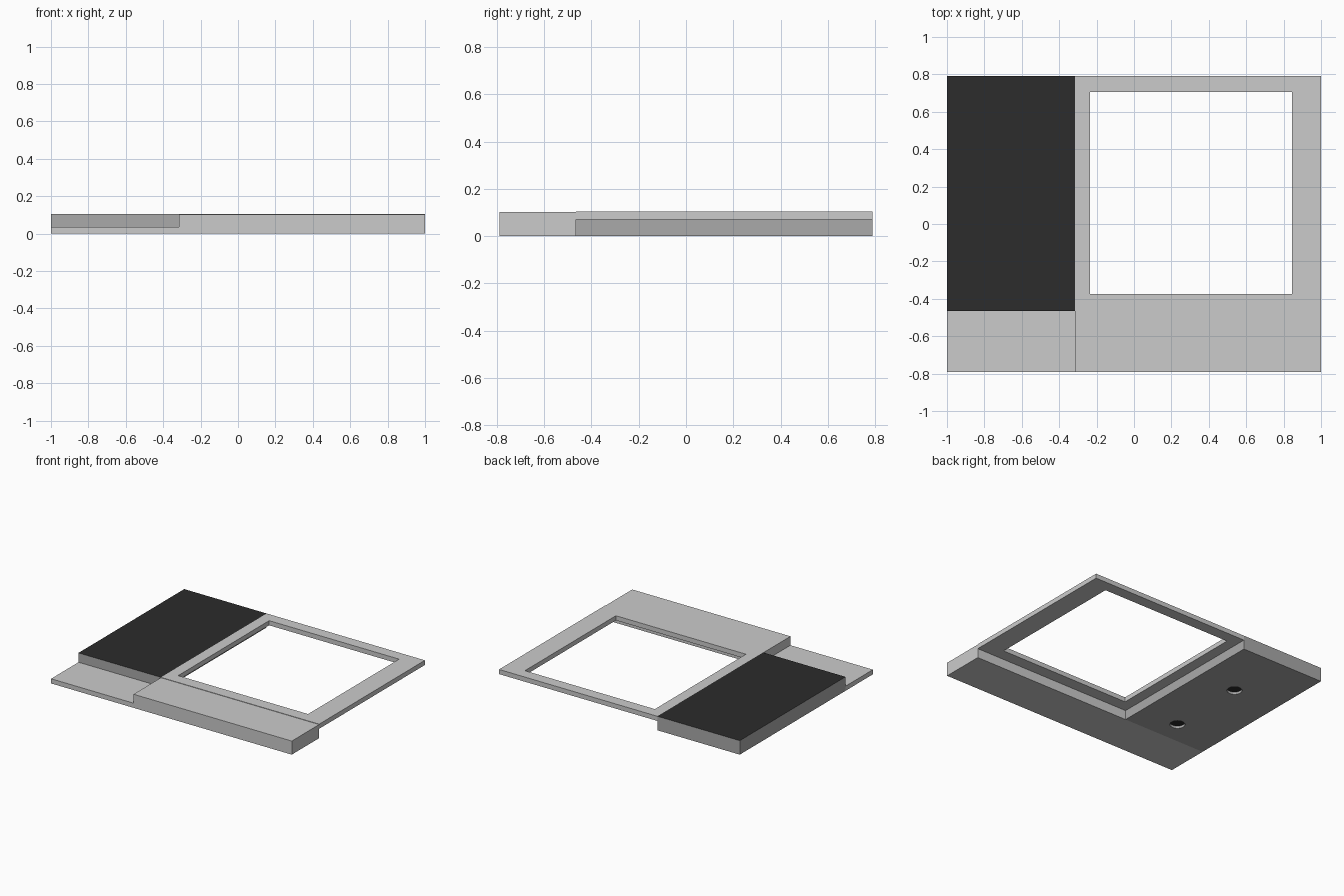
import bpy, bmesh

if "Cube" in bpy.data.objects:
    bpy.data.objects.remove(bpy.data.objects["Cube"])

XL, XM, XR = -1.0, -0.315, 1.0      # left edge, split, right edge
YF, YM, YB = -0.79, -0.465, 0.79    # front edge, split, back edge
TOP = 0.105

dark = bpy.data.materials.new("dark_surface")
dark.diffuse_color = (0.025, 0.025, 0.025, 1)
dark.use_nodes = True
dark.node_tree.nodes["Principled BSDF"].inputs["Base Color"].default_value = dark.diffuse_color
grey = bpy.data.materials.new("grey_body")
grey.diffuse_color = (0.4, 0.4, 0.4, 1)
grey.use_nodes = True
grey.node_tree.nodes["Principled BSDF"].inputs["Base Color"].default_value = grey.diffuse_color


def box(name, x0, x1, y0, y1, z0, z1):
    bpy.ops.mesh.primitive_cube_add(size=1, location=((x0 + x1) / 2, (y0 + y1) / 2, (z0 + z1) / 2))
    ob = bpy.context.object
    ob.name = name
    ob.scale = (x1 - x0, y1 - y0, z1 - z0)
    bpy.ops.object.transform_apply(location=True, rotation=False, scale=True)
    return ob


def disc(name, x, y, z0, z1, r):
    bpy.ops.mesh.primitive_cylinder_add(vertices=32, radius=r, depth=z1 - z0, location=(x, y, (z0 + z1) / 2))
    bpy.context.object.name = name
    return bpy.context.object


def cut(target, cutter):
    mod = target.modifiers.new("cut", 'BOOLEAN')
    mod.operation = 'DIFFERENCE'
    mod.solver = 'EXACT'
    mod.object = cutter
    bpy.context.view_layer.objects.active = target
    bpy.ops.object.modifier_apply(modifier=mod.name)
    bpy.data.objects.remove(cutter)


# Front plinth: tall on the right, low step on the left
box("front_block", XM, XR, YF, YM, 0, 0.102)
box("front_step", XL, XM, YF, YM, 0, 0.035)

# Rear left block with two round recesses underneath
block = box("rear_left_block", XL, XM, YM, YB, 0, TOP)
for i, y in enumerate((-0.29, 0.315)):
    cut(block, disc("recess_cutter", -0.63, y, -0.05, 0.02, 0.052))
    disc(f"recess_floor_{i + 1}", -0.63, y, 0.018, 0.022, 0.0515).data.materials.append(dark)

# Dark upper face of the block
block.data.materials.clear()
block.data.materials.append(grey)
block.data.materials.append(dark)
for p in block.data.polygons:
    p.material_index = 1 if p.normal.z > 0.9 and p.center.z > TOP - 0.005 else 0

# Thin slab with a square window, raised off the ground
frame = box("window_frame", XM, XR, YM, YB, 0.07, TOP)
cut(frame, box("window_cutter", -0.235, 0.845, -0.375, 0.705, 0, 0.2))
